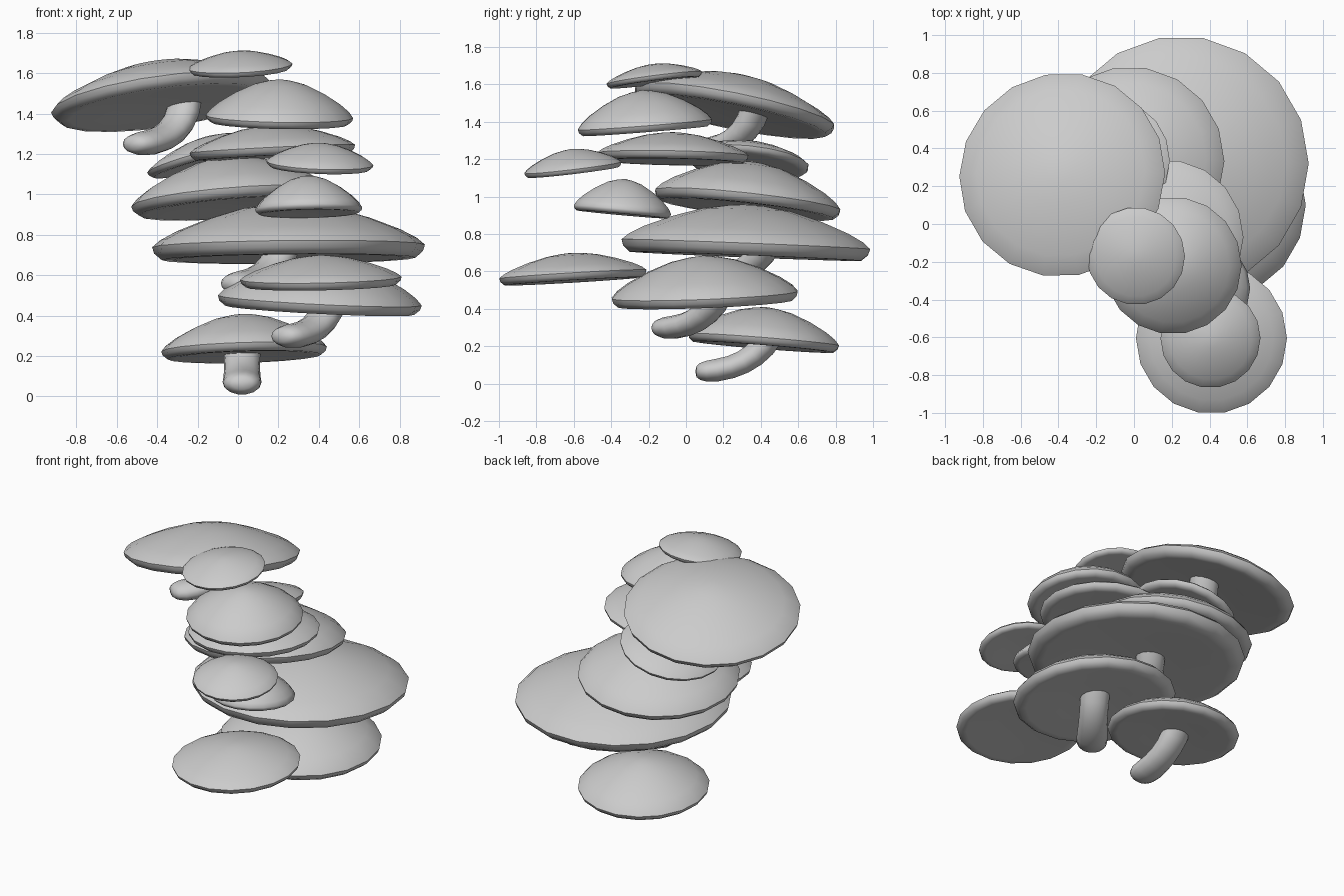
import bpy, bmesh, math
from mathutils import Vector, Matrix

if "Cube" in bpy.data.objects:
    bpy.data.objects.remove(bpy.data.objects["Cube"])

SIDES = 18


def finish(name, bm):
    bmesh.ops.recalc_face_normals(bm, faces=bm.faces)
    mesh = bpy.data.meshes.new(name)
    bm.to_mesh(mesh)
    bm.free()
    obj = bpy.data.objects.new(name, mesh)
    bpy.context.collection.objects.link(obj)
    bpy.ops.object.select_all(action='DESELECT')
    obj.select_set(True)
    bpy.context.view_layer.objects.active = obj
    bpy.ops.object.shade_smooth_by_angle(angle=math.radians(50))
    return obj


def skin(bm, rings, start, end):
    """Bridge rings of points and close both ends with a centre point."""
    loops = [[bm.verts.new(p) for p in ring] for ring in rings]
    n = len(loops[0])
    for a, b in zip(loops, loops[1:]):
        for i in range(n):
            j = (i + 1) % n
            bm.faces.new((a[i], a[j], b[j], b[i]))
    for tip, loop in ((start, loops[0]), (end, loops[-1])):
        v = bm.verts.new(tip)
        for i in range(n):
            bm.faces.new((v, loop[i], loop[(i + 1) % n]))


def cap(name, x, y, z, r, h, sx, sy):
    """Turned cap; sx and sy are the slopes of its rim plane."""
    d = 0.095 * r
    profile = [(0.15, 0.96 * h), (0.35, 0.86 * h), (0.6, 0.63 * h), (0.82, 0.36 * h),
               (0.94, 0.16 * h), (1, 0), (0.985, -0.5 * d), (0.93, -d), (0.85, -d), (0.45, -0.75 * d)]
    rings = []
    for f, pz in profile:
        rings.append([Vector((f * r * math.cos(2 * math.pi * i / SIDES),
                              f * r * math.sin(2 * math.pi * i / SIDES), pz)) for i in range(SIDES)])
    bm = bmesh.new()
    skin(bm, rings, (0, 0, h), (0, 0, -0.6 * d))
    tilt = Vector((0, 0, 1)).rotation_difference(Vector((-sx, -sy, 1)))
    bm.transform(Matrix.Translation((x, y, z)) @ tilt.to_matrix().to_4x4())
    finish(name, bm)


def stem(name, p0, p1, p2, wide=0.093, thick=0.055):
    """Flattened tube swept along a bend, with a rounded foot."""
    p0, p1, p2 = Vector(p0), Vector(p1), Vector(p2)
    side = Vector((p2.y - p0.y, p0.x - p2.x, 0)).normalized()
    rings = []
    for t, s in ((0.01, 0.55), (0.04, 0.82), (0.1, 1), (0.2, 1.04), (0.35, 1), (0.5, 0.97),
                 (0.65, 0.96), (0.8, 0.97), (1, 1)):
        c = p0 * (1 - t) ** 2 + p1 * 2 * t * (1 - t) + p2 * t * t
        tangent = ((p1 - p0) * (1 - t) + (p2 - p1) * t).normalized()
        up = side.cross(tangent).normalized()
        rings.append([c + side * (wide * s * math.cos(2 * math.pi * i / 14))
                      + up * (thick * (1 + 0.4 * t) * s * math.sin(2 * math.pi * i / 14)) for i in range(14)])
    bm = bmesh.new()
    skin(bm, rings, p0, p2)
    finish(name, bm)


# Caps: centre x, y, rim height, radius, dome height, slope x, slope y
caps = {
    "cap_bottom": (0.03, 0.415, 0.235, 0.41, 0.175, 0.03, -0.08),
    "cap_low_wide": (0.405, 0.10, 0.475, 0.505, 0.21, -0.05, 0.04),
    "cap_low_front": (0.41, -0.605, 0.585, 0.40, 0.115, 0.02, 0.06),
    "cap_largest": (0.25, 0.32, 0.745, 0.675, 0.215, 0.01, -0.04),
    "cap_middle_small": (0.35, -0.34, 0.93, 0.265, 0.165, 0.02, -0.09),
    "cap_middle_wide": (-0.025, 0.33, 0.98, 0.505, 0.21, 0.08, -0.11),
    "cap_back_tilted": (-0.13, 0.33, 1.19, 0.33, 0.10, 0.26, -0.10),
    "cap_thin": (0.17, -0.07, 1.225, 0.41, 0.12, 0.05, -0.02),
    "cap_front_small": (0.405, -0.605, 1.155, 0.265, 0.10, -0.04, 0.12),
    "cap_upper": (0.205, -0.22, 1.385, 0.365, 0.185, -0.02, 0.08),
    "cap_upper_left": (-0.38, 0.26, 1.48, 0.55, 0.175, 0.14, -0.20),
    "cap_top": (0.01, -0.17, 1.635, 0.26, 0.075, 0.05, 0.13),
}
for name, values in caps.items():
    cap(name, *values)

# Bent stems: foot, bend, top
stem("stem_bottom", (0.02, 0.05, 0.065), (0.02, 0.36, 0.06), (0.02, 0.46, 0.28))
stem("stem_low", (0.21, -0.16, 0.30), (0.42, 0.10, 0.28), (0.46, 0.18, 0.50))
stem("stem_largest", (-0.04, 0.06, 0.56), (0.18, 0.36, 0.55), (0.23, 0.44, 0.77))
stem("stem_upper_left", (-0.53, 0.03, 1.25), (-0.27, 0.32, 1.24), (-0.26, 0.38, 1.50))
